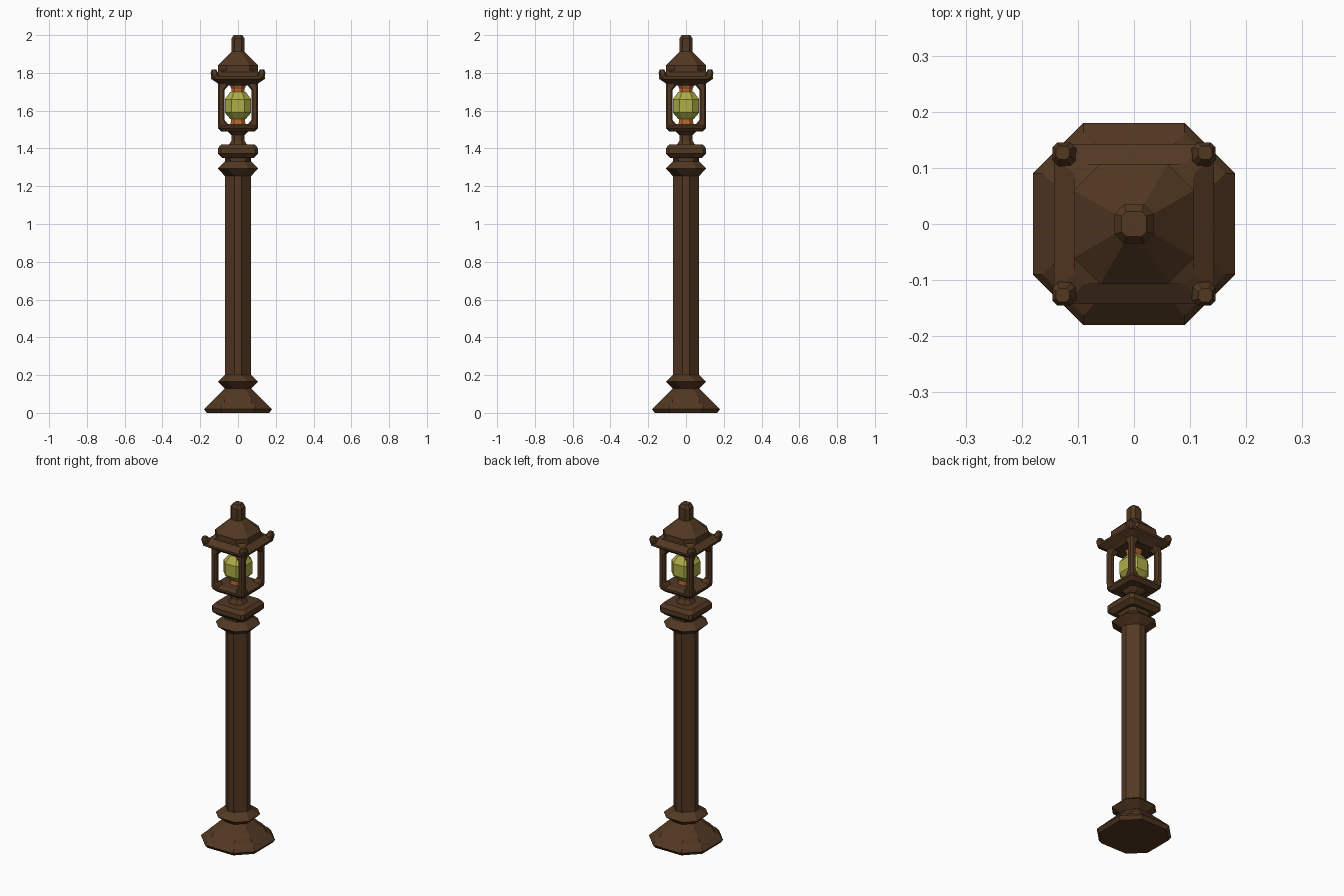
import bpy, bmesh


def material(name, rgb):
    m = bpy.data.materials.new(name)
    m.diffuse_color = (*rgb, 1)
    return m


WOOD = material("dark_wood", (0.085, 0.040, 0.016))
GLOW = material("glow_glass", (0.42, 0.42, 0.065))
COPPER = material("copper", (0.48, 0.13, 0.025))


def loft(name, rings, mat, sx=0.0, sy=0.0):
    """Stack chamfered squares (half width a, flat half width b, height z, centre offset k)."""
    bm = bmesh.new()
    loops = []
    for ring in rings:
        a, b, z = ring[:3]
        k = ring[3] if len(ring) > 3 else 0
        pts = [(a, -b), (a, b), (b, a), (-b, a), (-a, b), (-a, -b), (-b, -a), (b, -a)]
        loops.append([bm.verts.new((x + sx * k, y + sy * k, z)) for x, y in pts])
    for lo, hi in zip(loops, loops[1:]):
        for i in range(8):
            j = (i + 1) % 8
            bm.faces.new((lo[i], lo[j], hi[j], hi[i]))
    bm.faces.new(loops[0][::-1])
    bm.faces.new(loops[-1])
    bmesh.ops.recalc_face_normals(bm, faces=bm.faces)
    me = bpy.data.meshes.new(name)
    bm.to_mesh(me)
    bm.free()
    me.materials.append(mat)
    ob = bpy.data.objects.new(name, me)
    bpy.context.collection.objects.link(ob)
    return ob


# Flared foot with stepped diagonals and lower collar
loft("foot", [(.165, .085, 0), (.18, .09, .02), (.163, .09, .037), (.145, .072, .055),
              (.126, .072, .074), (.107, .055, .093), (.088, .05, .112), (.07, .025, .13),
              (.107, .055, .165), (.07, .018, .20)], WOOD)

# Shaft
loft("shaft", [(.07, .018, .19), (.07, .018, 1.265)], WOOD)

# Upper collar
loft("upper_collar", [(.07, .018, 1.255), (.107, .055, 1.293), (.07, .035, 1.33),
                      (.07, .055, 1.36)], WOOD)

# Square capital and narrow neck
loft("capital", [(.085, .07, 1.35), (.107, .09, 1.372), (.107, .09, 1.40),
                 (.09, .072, 1.42)], WOOD)
loft("neck", [(.055, .025, 1.41), (.035, .018, 1.44), (.035, .018, 1.47),
              (.065, .04, 1.50)], WOOD)

# Lantern floor
loft("lantern_floor", [(.09, .072, 1.49), (.107, .09, 1.508), (.107, .09, 1.52),
                       (.09, .08, 1.53)], WOOD)

# Corner posts, widened inward at both ends
for sx in (-1, 1):
    for sy in (-1, 1):
        loft("lantern_post", [(.028, .018, 1.515, .078), (.026, .016, 1.53, .08),
                              (.018, .009, 1.55, .0885), (.018, .009, 1.71, .0885),
                              (.026, .016, 1.73, .08), (.028, .018, 1.745, .078)],
             WOOD, sx, sy)

# Bulb with copper fittings
loft("bulb", [(.04, .02, 1.555), (.07, .035, 1.59), (.07, .035, 1.66),
              (.04, .02, 1.70)], GLOW)
loft("lower_fitting", [(.04, .022, 1.525), (.035, .018, 1.56)], COPPER)
loft("upper_fitting", [(.035, .018, 1.695), (.035, .018, 1.715), (.045, .025, 1.74)], COPPER)

# Roof: eaves, upper tier, slope
loft("roof", [(.09, .08, 1.732), (.107, .09, 1.745), (.143, .122, 1.768),
              (.143, .122, 1.78), (.107, .09, 1.805), (.107, .06, 1.815),
              (.107, .06, 1.84), (.035, .018, 1.912)], WOOD)

# Upturned eave corners
for sx in (-1, 1):
    for sy in (-1, 1):
        loft("eave_tip", [(.02, .012, 1.765, .118), (.02, .012, 1.80, .125),
                          (.012, .006, 1.817, .127)], WOOD, sx, sy)

# Finial
loft("finial", [(.035, .018, 1.90), (.035, .018, 1.982), (.022, .014, 2.0)], WOOD)
